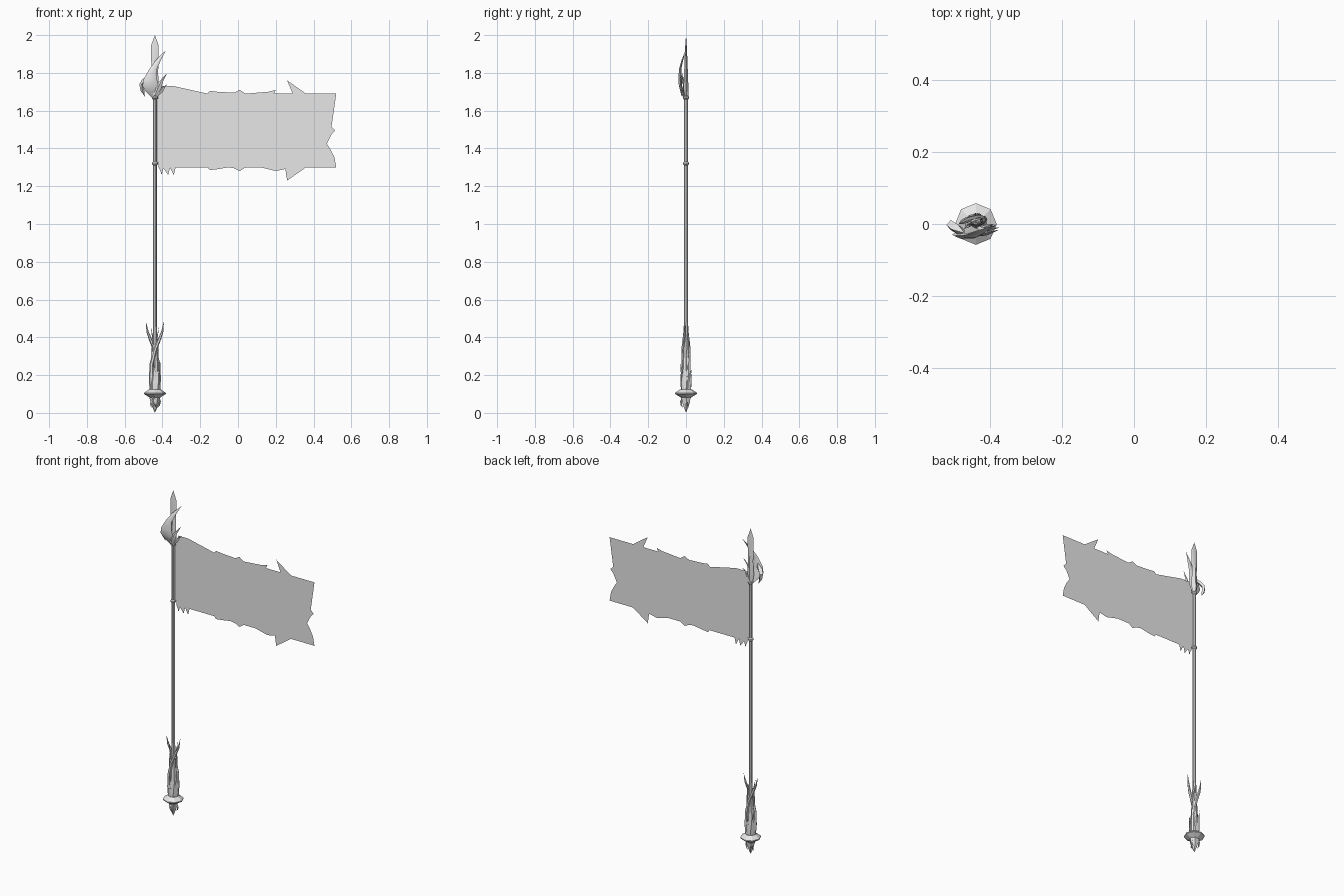
import bpy, bmesh, math
from mathutils import Vector, Matrix

if "Cube" in bpy.data.objects:
    bpy.data.objects.remove(bpy.data.objects["Cube"])

POLE_X = -0.44
UNIT = 0.01  # part sizes below are in hundredths

grey = bpy.data.materials.new("plain_grey")
grey.use_nodes = True
grey.diffuse_color = (0.8, 0.8, 0.8, 1)
grey.node_tree.nodes["Principled BSDF"].inputs["Base Color"].default_value = grey.diffuse_color


def finish(name, bm, smooth=True):
    mesh = bpy.data.meshes.new(name)
    bm.to_mesh(mesh)
    bm.free()
    mesh.materials.append(grey)
    obj = bpy.data.objects.new(name, mesh)
    bpy.context.collection.objects.link(obj)
    if smooth:
        bpy.ops.object.select_all(action="DESELECT")
        obj.select_set(True)
        bpy.context.view_layer.objects.active = obj
        bpy.ops.object.shade_smooth_by_angle(angle=math.radians(40))
    return obj


def loft(name, rows, sides=4, turn=0, smooth=True):
    """Join level oval rings (x, y, z, x radius, y radius) around the pole axis."""
    bm = bmesh.new()
    rot = Matrix.Rotation(math.radians(turn), 3, "Z")
    rings = []
    for x, y, z, rx, ry in rows:
        ring = []
        for i in range(sides):
            a = math.tau * i / sides
            p = rot @ Vector((x + rx * math.cos(a), y + ry * math.sin(a), z))
            ring.append(bm.verts.new(p * UNIT + Vector((POLE_X, 0, 0))))
        rings.append(ring)
    for low, high in zip(rings, rings[1:]):
        for i in range(sides):
            j = (i + 1) % sides
            bm.faces.new((low[i], low[j], high[j], high[i]))
    bm.faces.new(rings[0][::-1])
    bm.faces.new(rings[-1])
    bmesh.ops.remove_doubles(bm, verts=bm.verts, dist=0.00001)
    bmesh.ops.recalc_face_normals(bm, faces=bm.faces)
    return finish(name, bm, smooth)


def lathe(name, profile, sides=8, smooth=True):
    return loft(name, [(0, 0, z, r, r) for r, z in profile], sides, 0, smooth)


# Pole, its collars and the foot
lathe("pole", [(1, 8), (1, 172)])
for name, z in (("lower_collar", 132), ("upper_collar", 167)):
    lathe(name, [(1, z - 1), (1.6, z - 0.4), (1.6, z + 0.4), (1, z + 1)])
lathe("guard_disc", [(2.5, 8), (5.8, 10), (5.8, 10.6), (3, 12.5)], smooth=False)
lathe("foot_spike", [(0, 0), (0.9, 2), (2.1, 5), (3.1, 9)], 6, False)
lathe("handle", [(2.5, 10), (2.6, 16), (1.9, 25), (1.3, 36), (1, 46)], 8)

# Two long horns winding around the handle and crossing in front and behind
horn = [(-1.6, -0.8, 11, 1.2, 1.2), (-2, -1.2, 18, 1.2, 1.2), (-1.7, -1.4, 26, 1.1, 1),
        (0, -1.8, 33, 1, 0.8), (2.4, -1.2, 39, 0.9, 0.8), (3.9, -0.5, 43, 0.6, 0.6),
        (4.8, 0, 48.5, 0, 0)]
for side, turn in (("front", 0), ("back", 180)):
    loft(side + "_horn", horn, 6, turn)

# Leaves hugging the grip, and thin shoots above them
for i in range(6):
    tip = 27 - 4 * (i % 2)
    loft("grip_leaf", [(2, 0, 11, 0.7, 1.5), (2.5, 0.3, 16, 0.6, 1.4),
                       (2.2, 0.8, 21, 0.5, 0.9), (2.9, 1, tip, 0, 0)], 4, 60 * i)
for turn in (20, 200):
    loft("grip_shoot", [(1.2, 0, 24, 0.7, 0.9), (1.9, 0.6, 33, 0.5, 0.6),
                        (1.4, 0.9, 39, 0.4, 0.4), (2.6, 0.6, 46, 0, 0)], 4, turn)

# Small curled thorns below the disc
for turn in (0, 130, 250):
    loft("foot_thorn", [(1.8, 0, 8, 0.7, 0.9), (2.6, 0.4, 6, 0.6, 0.6),
                        (2.2, 1, 4, 0.4, 0.4), (1, 1.4, 2.5, 0, 0)], 4, turn)

# Flat spearhead
loft("spearhead", [(0, 0, 166, 1.2, 1.2), (0, 0, 172, 2.2, 1.3), (0, 0, 180, 1.7, 1),
                   (0, 0, 188, 2, 0.7), (0, 0, 194.5, 2, 0.4), (0, 0, 200, 0, 0)])

# Flame-like wing curling around the front of the spearhead
loft("flame_wing", [(-0.8, -0.8, 167, 0.8, 0.4), (-1.5, -1.9, 170, 3.2, 0.8),
                    (-2.3, -2.9, 173, 4.3, 1), (-2.5, -3.3, 176.5, 3.6, 0.9),
                    (-0.9, -3.1, 182, 2, 0.7), (1.7, -2, 186.5, 1.4, 0.5),
                    (3.5, -1.2, 189, 0.8, 0.3), (5.8, -0.3, 192, 0, 0)], 6)
loft("flame_hook", [(-5.3, 0, 167.5, 0, 0), (-6.6, -0.2, 170.5, 1, 0.9),
                    (-7, -0.3, 174, 1.2, 1.4), (-5, -1.5, 176.5, 1.8, 1.4),
                    (-3.2, -2.5, 179, 0, 0)])
loft("upper_flame_spur", [(0, -2, 168, 1, 0.5), (1.5, -2.8, 172, 2, 0.6),
                          (3.3, -2.6, 175.5, 1, 0.5), (6.5, -1.6, 180, 0, 0)])
loft("lower_flame_spur", [(0, -1, 167, 1, 0.6), (2.4, -1.6, 170, 1.8, 0.6),
                          (4.2, -1.4, 172, 1, 0.4), (6.6, -1, 174, 0, 0)])

# Torn banner: upper half of the outline, mirrored about its middle
MID, TOP = 1.495, 1.69
rim = [(-42, 0), (-41, 2), (-40.5, 4), (-39.5, 0.5), (-37, 4), (-36, 0), (-34, 4),
       (-33, 0), (-16, 0), (-15, 1.5), (-11, 1), (-5, 0), (-2, 0.5), (1, 2), (4, 0),
       (12, 0), (16, 1), (20, 2), (19, 0), (29, 0), (26, 7), (36, 0), (52, 0)]
upper = [(x * UNIT, TOP - MID + h * UNIT) for x, h in rim]
upper += [(0.51, 0.14), (0.49, 0.1), (0.47, 0.07), (0.495, 0.02)]
outline = upper + [(0.515, 0)] + [(x, -h) for x, h in reversed(upper)]
bm = bmesh.new()
bm.faces.new([bm.verts.new((x, 0, MID + h)) for x, h in reversed(outline)])
bmesh.ops.triangulate(bm, faces=bm.faces)
finish("banner", bm, smooth=False)

# Narrow sleeve joining the banner to the pole
bm = bmesh.new()
bm.faces.new([bm.verts.new((x, 0, MID + h)) for x, h in
              ((-0.435, -0.17), (-0.42, -0.17), (-0.42, 0.17), (-0.435, 0.17))])
finish("banner_sleeve", bm, smooth=False)
